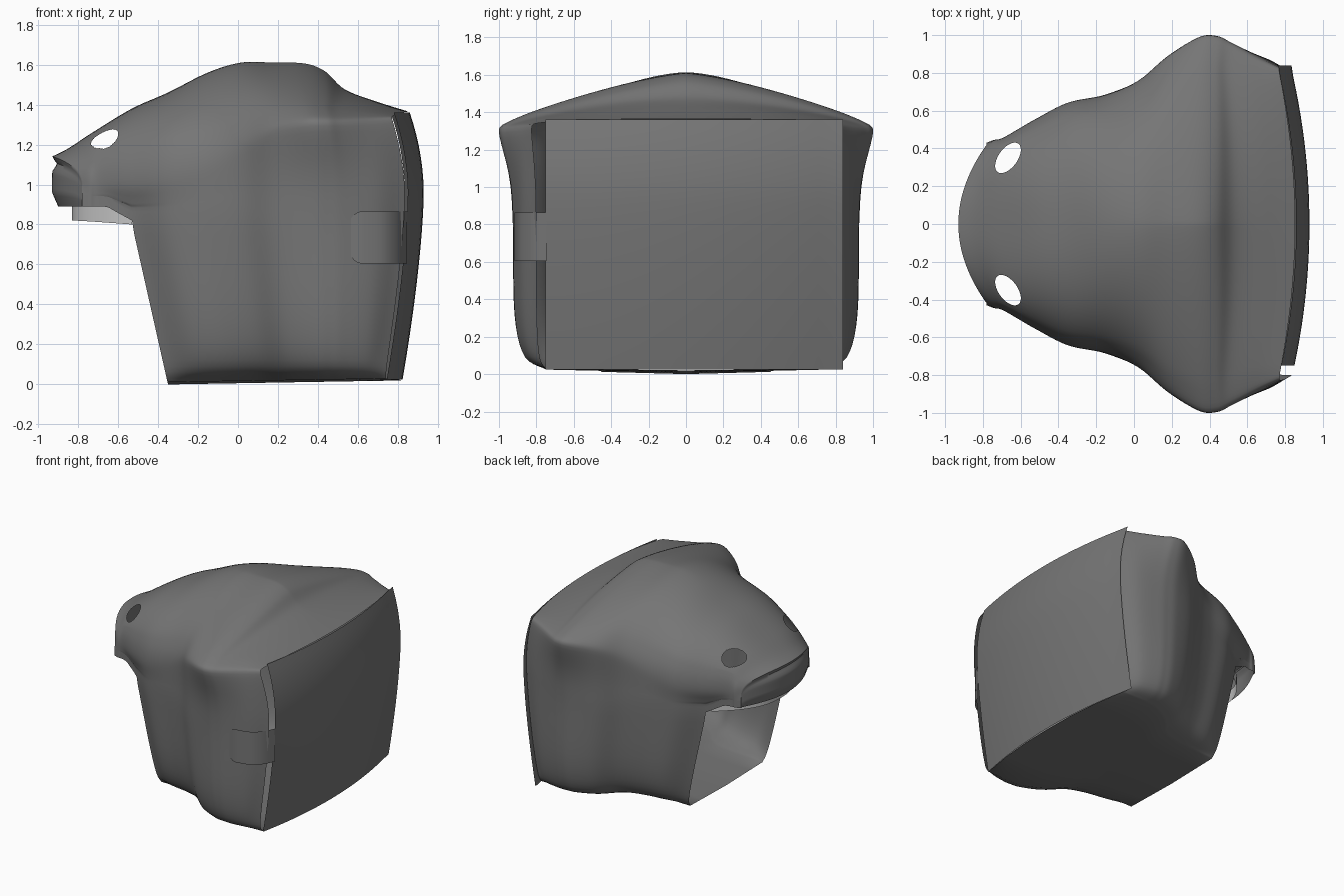
import bpy, bmesh, math

if "Cube" in bpy.data.objects:
    bpy.data.objects.remove(bpy.data.objects["Cube"])

dark = bpy.data.materials.new("dark_grey")
dark.diffuse_color = (.18, .18, .18, 1)
dark.use_nodes = True
dark.node_tree.nodes["Principled BSDF"].inputs["Base Color"].default_value = dark.diffuse_color


def catmull(pts, steps):
    """Smooth curve through tuples of any length."""
    out = []
    for i in range(len(pts) - 1):
        a, b, c, d = (pts[max(0, min(len(pts) - 1, i + k))] for k in (-1, 0, 1, 2))
        for s in range(steps):
            t = s / steps
            out.append(tuple(0.5 * (2 * q + (r - p) * t + (2 * p - 5 * q + 4 * r - w) * t * t
                                    + (3 * q - p - 3 * r + w) * t ** 3)
                             for p, q, r, w in zip(a, b, c, d)))
    out.append(tuple(pts[-1]))
    return out


def add_grid(bm, rows, keep=lambda i, j: True):
    vs = [[bm.verts.new(p) for p in r] for r in rows]
    for i in range(len(vs) - 1):
        for j in range(len(vs[0]) - 1):
            if keep(i, j):
                bm.faces.new((vs[i][j], vs[i + 1][j], vs[i + 1][j + 1], vs[i][j + 1]))


def finish(bm, name, mat=dark):
    bmesh.ops.remove_doubles(bm, verts=bm.verts, dist=0.0006)
    loose = [v for v in bm.verts if not v.link_faces]
    bmesh.ops.delete(bm, geom=loose, context='VERTS')
    bmesh.ops.recalc_face_normals(bm, faces=bm.faces)
    me = bpy.data.meshes.new(name)
    bm.to_mesh(me)
    bm.free()
    if mat:
        me.materials.append(mat)
    ob = bpy.data.objects.new(name, me)
    bpy.context.collection.objects.link(ob)
    bpy.ops.object.select_all(action='DESELECT')
    ob.select_set(True)
    bpy.context.view_layer.objects.active = ob
    bpy.ops.object.shade_smooth_by_angle(angle=math.radians(50))


def back_x(y, z):
    """Curved surface of the back panel."""
    d = z - 0.95
    edge = 0.83 - (0.07 * (d / 0.41) ** 2 if d > 0 else 0.11 * (-d / 0.95) ** 1.5)
    return edge + 0.095 * max(0, 1 - (y / 0.82) ** 2)


# Head shell stations: x, top z, ridge half-width, ridge z, roundness, side, bottom, bend
stations = [
    (-.93, 1.14, .42, 1.00, 2.3, .43, .40, .15),
    (-.85, 1.18, .445, 1.00, 2.5, .445, .40, .11),
    (-.72, 1.265, .46, 1.00, 2.7, .45, .42, .03),
    (-.53, 1.38, .555, 0.99, 2.4, .51, .45, 0),
    (-.35, 1.46, .645, 1.02, 2.2, .63, .45, 0),
    (-.15, 1.56, .685, 1.08, 1.9, .685, .46, 0),
    (.02, 1.61, .76, 1.18, 1.65, .755, .50, 0),
    (.18, 1.61, .895, 1.27, 1.42, .865, .64, 0),
    (.35, 1.605, 1.0, 1.31, 1.28, .92, .72, 0),
    (.45, 1.565, 1.005, 1.315, 1.28, .925, .74, 0),
    (.53, 1.475, .965, 1.315, 1.4, .915, .75, 0),
    (.68, 1.41, .885, 1.32, 1.8, .875, .75, 0),
    (.80, 1.365, .83, 1.33, 2.2, .80, .75, 0),
]
STEPS, NU, NS = 6, 24, 5
LIP = NU + 2 * NS          # section index of the lip line


def half_section(st):
    x, T, W, R, n, S, B, bend = st
    pts = []
    for k in range(NU):
        a = math.pi / 2 * k / NU
        pts.append((W * math.sin(a) ** (2 / n), R + (T - R) * math.cos(a) ** (2 / n)))
    lip = 0.82 + 0.07 * min(1, max(0, (-.53 - x) / .14))
    low = [(W, R), (S + .25 * (W - S), (R + lip) / 2), (S, lip), (S * .95 + B * .05, .32),
           (S * .65 + B * .35, .09), (B, .012)]
    pts += catmull(low, NS)
    pts += [(B * f, .012 * f) for f in (.66, .33, 0)]
    # Soften the shoulder ridge
    for _ in range(5):
        pts = [pts[k] if not NU - 6 <= k <= NU + 3 else
               tuple(.25 * a + .5 * b + .25 * c for a, b, c in zip(pts[k - 1], pts[k], pts[k + 1]))
               for k in range(len(pts))]
    t = min(1, max(0, (x + .53) / 1.33))
    res = []
    for y, z in pts:
        z += .02 * t * max(0, 1 - z / .1)
        xs = x + bend * min(1, y / W) ** 2
        xs += (1 - t) * .18 * min(1, max(0, (.8 - z) / .8)) if x >= -.531 else 0
        xs += t ** 3 * (back_x(y, z) - .80)
        res.append((xs, y, z))
    return res


rows = [half_section(s) for s in catmull(stations, STEPS)]
MOUTH = 3 * STEPS          # station where the mouth opening ends

bm = bmesh.new()
# Muzzle front, hanging from the nose rim and puffed out down to the lip
front = []
for f in [i / 14 for i in range(15)]:
    r = []
    for x, y, z in rows[0][:LIP + 1]:
        fade = max(0, 1 - (y / .42) ** 2)
        notch = .025 * math.exp(-((f - .15) / .09) ** 2) * fade
        curl = .11 * max(0, f - .72) * fade ** .5
        r.append((x + notch + curl, y, z + (.89 - z) * f))
    front.append(r)
for s in (1, -1):
    mir = lambda g: [[(x, s * y, z) for x, y, z in r] for r in g]
    add_grid(bm, mir(rows), lambda i, j: i >= MOUTH or j < LIP)
    add_grid(bm, mir(front))

# Eye holes: remove the faces inside an ellipse and snap the rim to it
for s in (1, -1):
    ang = math.radians(54)
    c, sn = math.cos(ang), math.sin(ang)

    def local(p):
        dx, dy = p.x + .667, p.y * s - .35
        return (dx * c + dy * sn) / .093, (-dx * sn + dy * c) / .05

    near = {e for e in bm.edges if e.verts[0].co.z > 1.1
            and math.hypot(*local((e.verts[0].co + e.verts[1].co) / 2)) < 1.6}
    bmesh.ops.subdivide_edges(bm, edges=list(near), cuts=2, use_grid_fill=True)
    hole = [f for f in bm.faces if f.calc_center_median().z > 1.1
            and math.hypot(*local(f.calc_center_median())) < 1]
    rim = {v for f in hole for v in f.verts}
    bmesh.ops.delete(bm, geom=hole, context='FACES')
    for v in rim:
        if v.is_valid and v.link_faces:
            u, w = local(v.co)
            r = math.hypot(u, w)
            u, w = u / r * .093, w / r * .05
            v.co.x = -.667 + u * c - w * sn
            v.co.y = s * (.35 + u * sn + w * c)
finish(bm, "head_shell")

# Inner lip lining under the muzzle
bm = bmesh.new()
ys = [-.44 + .88 * i / 32 for i in range(33)]
add_grid(bm, [[(-.83 + .30 * abs(y / .44) ** 2.5, y, z - .02 * abs(y / .44) ** 3)
               for y in ys] for z in (.82, .86, .91)])
finish(bm, "lip_lining", None)

# Curved back panel
bm = bmesh.new()
add_grid(bm, [[(back_x(y, z) + .004, y, z)
               for y in [-.75 + 1.59 * j / 24 for j in range(25)]]
              for z in [.025 + 1.335 * i / 24 for i in range(25)]])
finish(bm, "back_panel")

# Closing tab wrapping from the panel on to the side
bm = bmesh.new()
path = catmull([(.565, -.915), (.63, -.915), (.73, -.89), (.80, -.83), (.845, -.745)], 5)
tab = []
for x, y in path:
    h = .13 - .035 * max(0, 1 - (x - .565) / .05) ** 2
    tab.append([(x, y, .735 + h * k / 4) for k in range(-4, 5)])
add_grid(bm, tab)
finish(bm, "side_tab")
